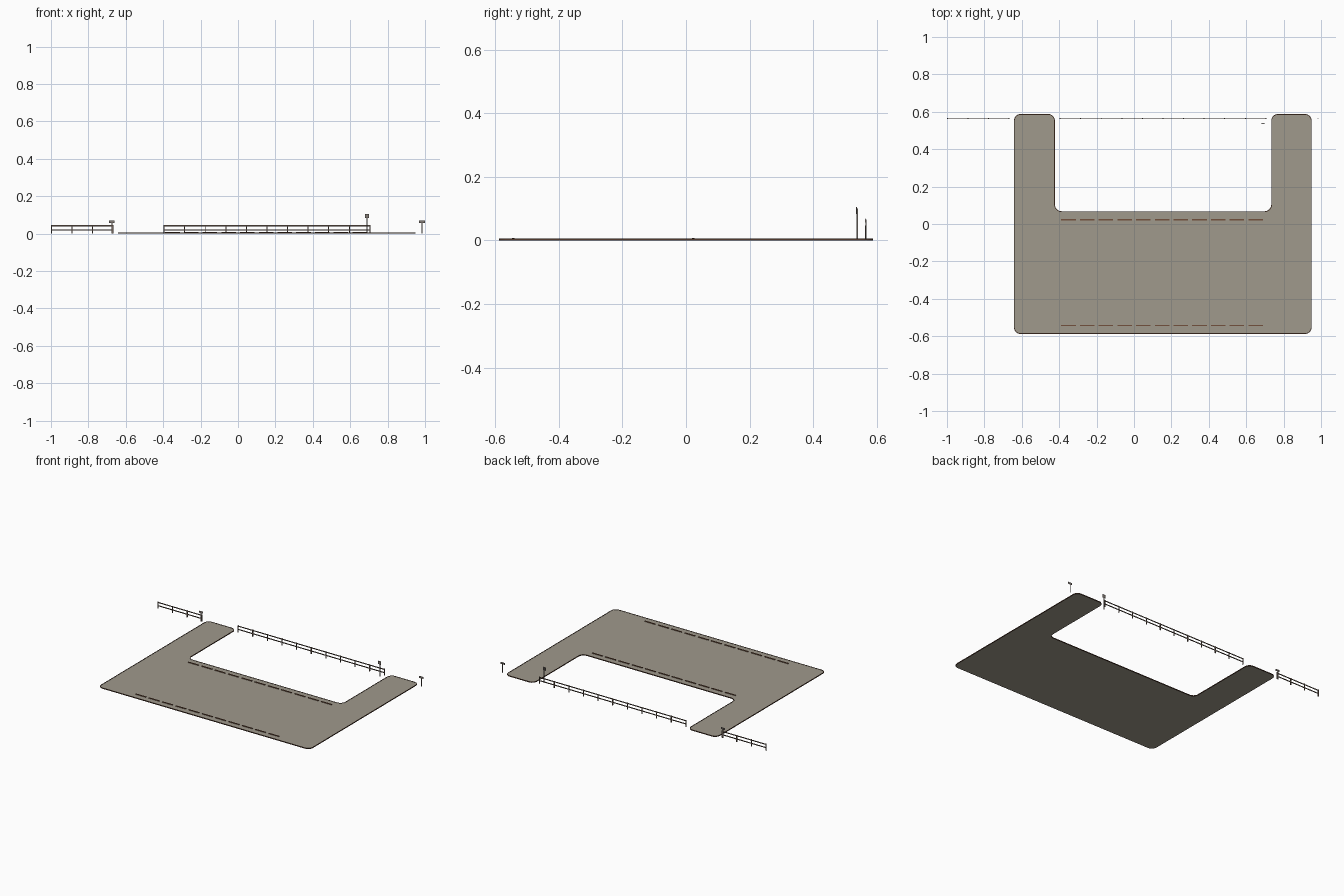
import bpy, bmesh, math
from mathutils import Vector

if "Cube" in bpy.data.objects:
    bpy.data.objects.remove(bpy.data.objects["Cube"])


def mat(name, rgb):
    m = bpy.data.materials.new(name)
    m.diffuse_color = (*rgb, 1)
    m.use_nodes = True
    m.node_tree.nodes["Principled BSDF"].inputs["Base Color"].default_value = m.diffuse_color
    return m


ASPHALT = mat("warm grey asphalt", (0.35, 0.322, 0.262))
KERB = mat("brown kerb", (0.085, 0.042, 0.025))
STOP = mat("red brown stop", (0.17, 0.08, 0.045))
WOOD = mat("fence wood", (0.15, 0.105, 0.08))
SIGN = mat("sign grey", (0.23, 0.2, 0.18))


def finish(name, bm, material):
    bmesh.ops.recalc_face_normals(bm, faces=bm.faces)
    me = bpy.data.meshes.new(name)
    bm.to_mesh(me)
    bm.free()
    me.materials.append(material)
    ob = bpy.data.objects.new(name, me)
    bpy.context.collection.objects.link(ob)
    return ob


def add_box(bm, c, s):
    vs = bmesh.ops.create_cube(bm, size=1)["verts"]
    for v in vs:
        v.co = Vector([v.co[i] * s[i] + c[i] for i in range(3)])


def boxes(name, material, items):
    bm = bmesh.new()
    for c, s in items:
        add_box(bm, c, s)
    return finish(name, bm, material)


# U-shaped outline, counter-clockwise
CORNERS = [(-0.642, -0.588), (0.95, -0.588), (0.95, 0.588), (0.734, 0.588),
           (0.734, 0.068), (-0.423, 0.068), (-0.423, 0.588), (-0.642, 0.588)]


def outline(inset, radius=0.036, seg=6):
    """Rounded outline moved inward by a distance."""
    pts = []
    n = len(CORNERS)
    for i in range(n):
        p, a, b = (Vector(CORNERS[k % n]) for k in (i, i - 1, i + 1))
        d1, d2 = (p - a).normalized(), (b - p).normalized()
        convex = d1.x * d2.y - d1.y * d2.x > 0
        q = p + inset * (Vector((-d1.y, d1.x)) + Vector((-d2.y, d2.x)))
        r = radius - inset if convex else radius + inset
        centre = q - d1 * r + d2 * r
        for k in range(seg + 1):
            t = k / seg * math.pi / 2
            pts.append(centre - d2 * r * math.cos(t) + d1 * r * math.sin(t))
    return pts


# asphalt slab
W = 0.004
bm = bmesh.new()
face = bm.faces.new([bm.verts.new((p.x, p.y, 0)) for p in outline(W)])
ext = bmesh.ops.extrude_face_region(bm, geom=[face], use_keep_orig=True)["geom"]
for v in ext:
    if isinstance(v, bmesh.types.BMVert):
        v.co.z = 0.004
bmesh.ops.triangulate(bm, faces=[f for f in bm.faces if len(f.verts) > 4])
finish("asphalt_lot", bm, ASPHALT)

# kerb running round the slab
bm = bmesh.new()
rings = [[bm.verts.new((p.x, p.y, z)) for p in outline(d)]
         for d, z in ((0, 0), (0, 0.0055), (W, 0.0055), (W, 0))]
n = len(rings[0])
for r in range(4):
    a, b = rings[r], rings[(r + 1) % 4]
    for i in range(n):
        j = (i + 1) % n
        bm.faces.new((a[i], a[j], b[j], b[i]))
finish("kerb", bm, KERB)

# wheel stops in two rows
for name, y in (("back_wheel_stops", 0.023), ("front_wheel_stops", -0.543)):
    boxes(name, STOP, [((-0.35 + i * 0.1, y, 0.0055), (0.078, 0.007, 0.005))
                       for i in range(11)])


# fences: posts with two rails
def fence(name, x0, bays, pitch=0.11, y=0.565):
    length = bays * pitch
    items = [((x0 + i * pitch, y, 0.0235), (0.005, 0.005, 0.047))
             for i in range(bays + 1)]
    items += [((x0 + length / 2, y, z), (length, 0.003, 0.006))
              for z in (0.020, 0.042)]
    boxes(name, WOOD, items)


fence("left_fence", -0.9975, 3)
fence("middle_fence", -0.395, 10)


# signs: thin pole with a plate
def sign(name, x, y, top, w, h):
    boxes(name + "_pole", SIGN, [((x, y, top / 2 - 0.002), (0.004, 0.004, top - 0.004))])
    boxes(name + "_plate", SIGN, [((x, y - 0.002, top - h / 2), (w, 0.002, h))])


sign("left_entry_sign", -0.674, 0.566, 0.069, 0.030, 0.013)
sign("right_entry_sign", 0.984, 0.566, 0.069, 0.032, 0.013)
sign("notice_sign", 0.69, 0.538, 0.105, 0.022, 0.022)
